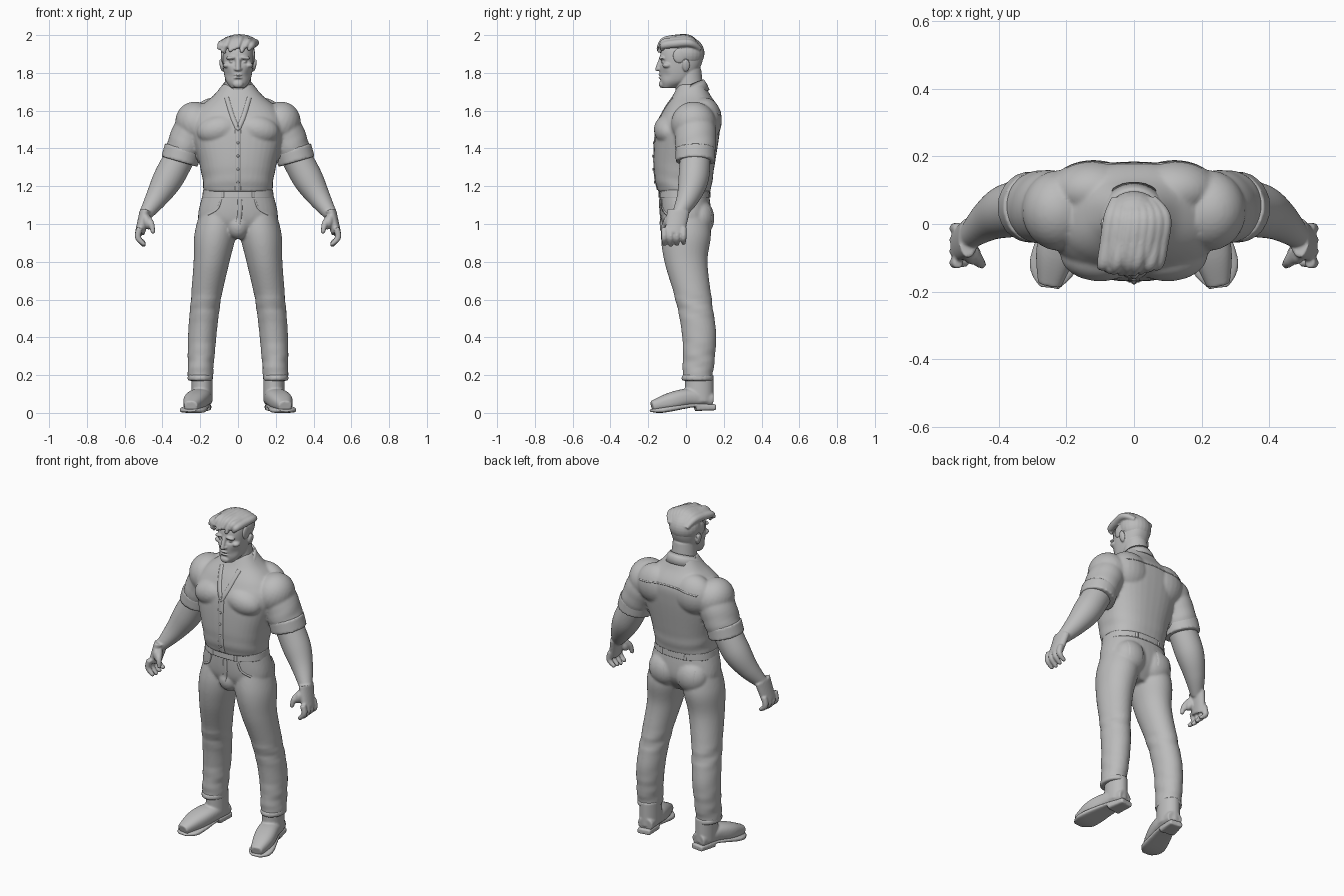
import bpy, bmesh
from math import sin, cos, pi, exp, copysign
from mathutils import Vector, Matrix
from mathutils.bvhtree import BVHTree

old = bpy.data.objects.get("Cube")
if old:
    bpy.data.objects.remove(old, do_unlink=True)

grey = bpy.data.materials.new("clay_grey")
grey.use_nodes = True
shade = (0.5, 0.5, 0.5, 1)
grey.diffuse_color = shade
grey.node_tree.nodes["Principled BSDF"].inputs["Base Color"].default_value = shade
X, Y, Z = Vector((1, 0, 0)), Vector((0, 1, 0)), Vector((0, 0, 1))


def smooth_path(rows, steps=8):
    """Rounded path through a few rows of numbers."""
    rows = [Vector(row) for row in rows]
    ends = [rows[0]] + rows + [rows[-1]]
    path = []
    for before, start, stop, after in zip(ends, ends[1:], ends[2:], ends[3:]):
        leave, arrive = (stop - before) / 2, (after - start) / 2
        for step in range(steps):
            t = step / steps
            blend = t * t * (3 - 2 * t)
            path.append(start.lerp(stop, blend) + leave * t * (1 - t) ** 2 - arrive * t * t * (1 - t))
    return path + [rows[-1]]


def loft(bm, rows, flat=False, power=2, sides=40, ripple=None):
    """Closed tube through rows of x, y, z, half width and half depth."""
    rows = smooth_path(rows)
    rings = []
    for i, row in enumerate(rows):
        before, after = rows[max(i - 1, 0)], rows[min(i + 1, len(rows) - 1)]
        along = Z if flat else (after.xyz - before.xyz).normalized() if len(row) == 4 else \
            (Vector(after[:3]) - Vector(before[:3])).normalized()
        u = (X - along * X.dot(along)).normalized()
        v = along.cross(u)
        centre, width, depth = Vector(row[:3]), row[3], row[4]
        ring = []
        for k in range(sides):
            angle = 2 * pi * k / sides
            grow = 1 + (ripple(centre.z, angle) if ripple else 0)
            c, s = (copysign(abs(w) ** (2 / power), w) * grow for w in (cos(angle), sin(angle)))
            ring.append(bm.verts.new(centre + u * width * c + v * depth * s))
        rings.append(ring)
    for low, high in zip(rings, rings[1:]):
        for k in range(sides):
            n = (k + 1) % sides
            bm.faces.new((low[k], low[n], high[n], high[k]))
    bm.faces.new(rings[0])
    bm.faces.new(rings[-1])


def tube(bm, rows, deep=1, both=False, round_tip=False, **options):
    """Tube through rows of x, y, z and radius, optionally on both sides."""
    for side in (1, -1) if both else (1,):
        loft(bm, [(side * x, y, z, r, r * deep) for x, y, z, r in rows], **options)
        if round_tip:
            x, y, z, r = rows[-1]
            ball(bm, (side * x, y, z), (r, r * deep, r))


def trunk(bm, rows, **options):
    """Centred upright loft through rows of height, half width, half depth and y."""
    loft(bm, [(0, y, z, width, depth) for z, width, depth, y in rows], flat=True, **options)


def ball(bm, at, size, tilt=0):
    place = Matrix.Translation(at) @ Matrix.Rotation(tilt, 4, "Y") @ Matrix.Diagonal((*size, 1))
    bmesh.ops.create_uvsphere(bm, u_segments=24, v_segments=16, radius=1, matrix=place)


def pair(bm, at, size, tilt=0):
    x, y, z = at
    for side in (1, -1):
        ball(bm, (side * x, y, z), size, side * tilt)


def push(bm, at, reach, move):
    """Soft push of nearby vertices, alike on both sides."""
    for vert in bm.verts:
        gap = Vector((abs(vert.co.x), vert.co.y, vert.co.z)) - Vector(at)
        vert.co += Vector(move) * exp(-sum((g / r) ** 2 for g, r in zip(gap, reach)))


def folds(height, spread, strength):
    """Cloth wrinkles that gather around one height."""
    def ripple(z, angle):
        fade = exp(-((z - height) / spread) ** 2)
        return strength * fade * (sin(70 * z + 3 * sin(angle)) + sin(40 * z - 2 * angle) / 2)
    return ripple


def finish(bm, name, voxel=0, blur=2, mirror=False, thickness=0):
    bmesh.ops.recalc_face_normals(bm, faces=bm.faces)
    mesh = bpy.data.meshes.new(name)
    bm.to_mesh(mesh)
    bm.free()
    mesh.materials.append(grey)
    mesh.shade_smooth()
    part = bpy.data.objects.new(name, mesh)
    bpy.context.collection.objects.link(part)
    if voxel:
        blend = part.modifiers.new("blend", "REMESH")
        blend.mode, blend.voxel_size, blend.use_smooth_shade = "VOXEL", voxel, True
        part.modifiers.new("soften", "SMOOTH").iterations = blur
    if thickness:
        part.modifiers.new("thickness", "SOLIDIFY").thickness = thickness
    if mirror:
        part.modifiers.new("other_side", "MIRROR")
    return part


def surface(part):
    bpy.context.view_layer.update()
    return BVHTree.FromObject(part, bpy.context.evaluated_depsgraph_get())


def strip(name, tree, path, width, side=-1, lift=0.004, mirror=False):
    """Thin cloth band laid on the front (-1) or back (1) of a surface."""
    bm = bmesh.new()
    points = [Vector((x, 0, z)) for x, z in smooth_path(path)]
    last = []
    for i, point in enumerate(points):
        along = points[min(i + 1, len(points) - 1)] - points[max(i - 1, 0)]
        across = along.cross(Y).normalized() * width / 2
        row = []
        for offset, rise in ((-1, -lift), (-0.9, lift), (0.9, lift), (1, -lift)):
            hit = tree.ray_cast(point + across * offset + Y * side, -Y * side)[0]
            if hit:
                row.append(bm.verts.new(hit + Y * side * rise))
        if len(row) == len(last) == 4:
            for k in range(3):
                bm.faces.new((last[k], last[k + 1], row[k + 1], row[k]))
        last = row
    finish(bm, name, mirror=mirror)


# Shirt: torso, chest, back, shoulders and short sleeves blended together
bm = bmesh.new()
trunk(bm, [(1.17, .18, .14, -.01), (1.3, .2, .16, -.01), (1.5, .25, .17, .01), (1.6, .22, .15, .03),
           (1.68, .13, .1, .03), (1.74, .08, .07, .03)], power=2.4, ripple=folds(1.2, .07, .012))
pair(bm, (.1, -.09, 1.5), (.12, .08, .08), tilt=.2)
pair(bm, (.12, .1, 1.55), (.13, .09, .12))
pair(bm, (.22, .04, 1.53), (.11, .12, .12), tilt=.5)
tube(bm, [(.2, .04, 1.58, .08), (.25, .05, 1.48, .1), (.31, .05, 1.34, .09)], deep=1.1, both=True,
     ripple=folds(1.4, .05, .02))
shirt = finish(bm, "shirt", voxel=.008, blur=3)

# Rolled sleeve cuffs
bm = bmesh.new()
tube(bm, [(.29, .05, 1.4, .1), (.31, .05, 1.33, .1)], deep=1.05)
finish(bm, "sleeve_cuff", voxel=.008, mirror=True)

# Collar: a folded band around the neck with two front points
bm = bmesh.new()
last = None
for i in range(-16, 17):
    turn = i / 16
    angle, front = 2.55 * turn, turn ** 2
    ring = Vector((sin(angle), cos(angle), 0))
    middle = Vector((0, .015, 0))
    top = middle + ring * .08 + Z * (1.765 - .08 * front)
    low = middle + ring * .11 + X * ring.x * front ** 2 * .1 + Z * (1.71 - .09 * front)
    row = [bm.verts.new(p) for p in (top - Z * .04, top, top.lerp(low, .5) + Z * .006, low)]
    if last:
        for k in range(3):
            bm.faces.new((last[k], last[k + 1], row[k + 1], row[k]))
    last = row
finish(bm, "collar", thickness=.01)

# Button band, open neckline, back seam and buttons
tree = surface(shirt)
strip("button_band", tree, [(0, 1.18), (0, 1.5)], width=.035)
strip("neckline", tree, [(0, 1.5), (.03, 1.57), (.06, 1.67)], width=.025, mirror=True)
strip("back_yoke", tree, [(-.2, 1.58), (0, 1.6), (.2, 1.58)], width=.008, side=1, lift=.002)
bm = bmesh.new()
for i in range(5):
    hit = tree.ray_cast(Vector((0, -1, 1.22 + .07 * i)), Y)[0]
    ball(bm, hit - Y * .005, (.007, .004, .007))
finish(bm, "shirt_buttons")

# Trousers: pelvis, seat and both legs
bm = bmesh.new()
trunk(bm, [(1.18, .18, .13, -.01), (1.02, .21, .13, 0), (.92, .12, .07, 0)], power=2.3)
pair(bm, (.09, .07, 1.03), (.1, .08, .1))
ball(bm, (0, -.08, .99), (.06, .06, .07))
tube(bm, [(.2, .06, .17, .065), (.19, .07, .4, .075), (.17, .04, .6, .08), (.14, 0, .8, .095),
          (.12, 0, .95, .11), (.1, 0, 1.1, .09)], deep=1.2, both=True, flat=True,
     ripple=lambda z, angle: folds(.27, .1, .03)(z, angle) + folds(.56, .06, .03)(z, angle))
trousers = finish(bm, "trousers", voxel=.008, blur=3)

# Turned trouser hems
bm = bmesh.new()
tube(bm, [(.2, .06, .17, .067), (.2, .06, .2, .067)], deep=1.25, flat=True)
finish(bm, "trouser_hem", voxel=.008, mirror=True)

# Waistband, belt loops, fly and pockets
bm = bmesh.new()
trunk(bm, [(1.14, .19, .138, -.008), (1.18, .185, .136, -.008)], power=2.3)
tree = surface(finish(bm, "waistband"))
for side in (-1, 1):
    strip("belt_loop", tree, [(.08, 1.14), (.08, 1.17)], width=.015, side=side, mirror=True)
tree = surface(trousers)
strip("fly", tree, [(.01, 1.13), (.01, 1.06), (0, 1)], width=.025)
strip("front_pocket", tree, [(.09, 1.13), (.11, 1.08), (.16, 1.05)], width=.01, mirror=True)
strip("back_pocket", tree, [(.1, 1.09), (.1, 1)], width=.1, side=1, lift=.003, mirror=True)

# Boots: shaft and foot, turned slightly outwards
bm = bmesh.new()
tube(bm, [(.19, .07, .2, .056), (.19, .07, .06, .056)], deep=1.35, flat=True)
tube(bm, [(.18, .14, .07, .045), (.2, .02, .08, .06), (.23, -.08, .06, .06), (.25, -.18, .035, .035)],
     deep=.8, power=2.5)
finish(bm, "boot", voxel=.006, blur=4, mirror=True)

# Boot soles and heels
bm = bmesh.new()
tube(bm, [(.18, .155, .04, .03), (.2, .04, .04, .05), (.24, -.12, .015, .07), (.25, -.19, .012, .03)],
     deep=.2, power=4)
tube(bm, [(.18, .155, .03, .04), (.195, .05, .03, .05)], deep=.4, power=5)
finish(bm, "boot_sole", voxel=.006, mirror=True)

# Forearms and hands with curled fingers
bm = bmesh.new()
tube(bm, [(.3, .05, 1.37, .08), (.37, .04, 1.24, .08), (.43, .01, 1.14, .06), (.49, -.04, 1.05, .035)])
tube(bm, [(.49, -.04, 1.07, .03), (.52, -.06, .95, .026)], deep=2)
ball(bm, (.48, -.09, 1.01), (.025, .03, .04), tilt=.3)
for i in range(4):
    y = .034 * i - .115
    tip = .89 + .005 * abs(i - 1)
    tube(bm, [(.52, y, .98, .017), (.53, y, .93, .016), (.5, y, tip, .012)], sides=16, round_tip=True)
tube(bm, [(.48, -.08, 1.03, .02), (.46, -.11, 1, .017), (.45, -.12, .96, .012)], sides=16, round_tip=True)
finish(bm, "arm", voxel=.006, mirror=True)

# Head: skull with eye sockets, cheeks and mouth line pressed in
bm = bmesh.new()
trunk(bm, [(1.72, .035, .03, -.095), (1.76, .065, .08, -.055), (1.84, .08, .11, -.03), (1.92, .08, .11, -.02),
           (1.97, .05, .07, -.02)], power=2.3, sides=64)
push(bm, at=(.034, -.13, 1.86), reach=(.02, .04, .013), move=Y * .02)
push(bm, at=(.055, -.11, 1.79), reach=(.02, .05, .025), move=Y * .01)
push(bm, at=(0, -.14, 1.78), reach=(.025, .03, .005), move=Y * .01)
# Nose, nostrils, brows, eyes, cheekbones, lips, chin, ears and neck
tube(bm, [(0, -.13, 1.88, .011), (0, -.15, 1.82, .013), (0, -.14, 1.81, .01)], flat=True)
pair(bm, (.013, -.14, 1.82), (.01, .01, .008))
pair(bm, (.036, -.127, 1.88), (.028, .018, .01), tilt=.1)
pair(bm, (.034, -.118, 1.86), (.013, .013, .01))
pair(bm, (.058, -.1, 1.84), (.022, .025, .015))
for z in (1.79, 1.774):
    ball(bm, (0, -.134, z), (.024, .012, .006))
ball(bm, (0, -.127, 1.74), (.028, .017, .02))
pair(bm, (.087, 0, 1.84), (.01, .02, .034), tilt=.2)
trunk(bm, [(1.6, .1, .09, .02), (1.7, .076, .075, .02), (1.82, .065, .07, .01)])
finish(bm, "head_and_neck", voxel=.0045)

# Hair: short sides with swept tufts on top and a loose front lock
bm = bmesh.new()
ball(bm, (0, .008, 1.905), (.09, .09, .085))
pair(bm, (.078, -.035, 1.89), (.012, .035, .04))
for i in range(-4, 5):
    x, arch, sway = .02 * i, 1 - (i / 5) ** 2, .014 * sin(2.4 * i)
    tube(bm, [(x * .7, .075, 1.925, .012), (x + .01, .02, 1.945 + .035 * arch, .02),
              (x, -.06, 1.94 + .04 * arch, .022), (x - .01, -.115, 1.936 + .03 * arch + sway / 2, .02),
              (x - .02, -.115 - .03 * arch, 1.93 + sway, .011)], sides=16, round_tip=True)
tube(bm, [(-.03, -.11, 1.965, .02), (-.07, -.13, 1.94, .018), (-.07, -.13, 1.9, .005)], sides=16)
finish(bm, "hair", voxel=.005, blur=1)
